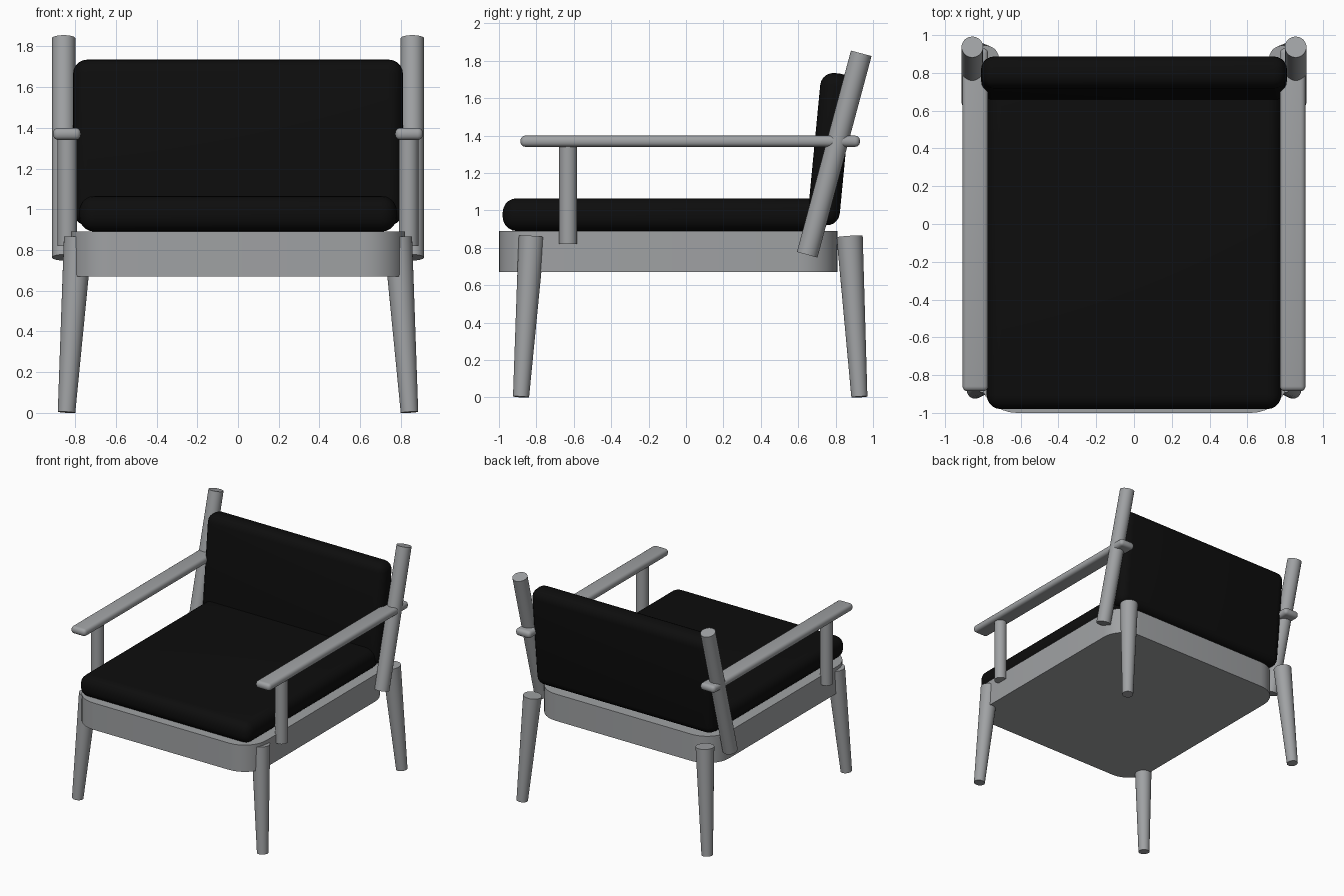
import bpy
import math
from mathutils import Vector

default = bpy.data.objects.get("Cube")
if default:
    bpy.data.objects.remove(default, do_unlink=True)


def make_material(name, colour):
    mat = bpy.data.materials.new(name)
    mat.use_nodes = True
    mat.diffuse_color = colour
    bsdf = next(n for n in mat.node_tree.nodes if n.type == 'BSDF_PRINCIPLED')
    bsdf.inputs["Base Color"].default_value = colour
    return mat


grey = make_material("grey frame", (0.35, 0.36, 0.37, 1))
black = make_material("black fabric", (0.004, 0.004, 0.004, 1))


def finish(obj, name, mat, angle=40):
    obj.name = obj.data.name = name
    obj.data.materials.append(mat)
    bpy.ops.object.shade_smooth_by_angle(angle=math.radians(angle))
    return obj


def rounded_box(name, low, high, radius, mat, segments=5, tilt=0):
    """Box between two corners with every edge rounded."""
    low, high = Vector(low), Vector(high)
    bpy.ops.mesh.primitive_cube_add(size=1, location=(low + high) / 2)
    obj = bpy.context.object
    obj.scale = high - low
    bpy.ops.object.transform_apply(location=False, rotation=False, scale=True)
    obj.rotation_euler.x = tilt
    bevel = obj.modifiers.new("rounding", 'BEVEL')
    bevel.width = radius
    bevel.segments = segments
    bpy.ops.object.modifier_apply(modifier=bevel.name)
    return finish(obj, name, mat)


def rod(name, bottom, top, bottom_radius, top_radius):
    """Straight, optionally tapered round bar between two points."""
    bottom, top = Vector(bottom), Vector(top)
    axis = top - bottom
    bpy.ops.mesh.primitive_cone_add(vertices=32, radius1=bottom_radius,
                                    radius2=top_radius, depth=axis.length,
                                    location=(bottom + top) / 2)
    obj = bpy.context.object
    obj.rotation_euler = axis.to_track_quat('Z', 'Y').to_euler()
    return finish(obj, name, grey)


def seat_base(half_width, front, back, low, high, radius):
    """Slab with a rounded rectangle outline."""
    corners = [(half_width - radius, back - radius), (radius - half_width, back - radius),
               (radius - half_width, front + radius), (half_width - radius, front + radius)]
    outline = []
    for i, (cx, cy) in enumerate(corners):
        for step in range(9):
            a = math.pi / 2 * (i + step / 8)
            outline.append((cx + radius * math.cos(a), cy + radius * math.sin(a)))
    n = len(outline)
    verts = [(x, y, z) for z in (low, high) for x, y in outline]
    faces = [list(reversed(range(n))), list(range(n, 2 * n))]
    faces += [(i, (i + 1) % n, n + (i + 1) % n, n + i) for i in range(n)]
    mesh = bpy.data.meshes.new("seat_base")
    mesh.from_pydata(verts, [], faces)
    obj = bpy.data.objects.new("seat_base", mesh)
    bpy.context.collection.objects.link(obj)
    bpy.ops.object.select_all(action='DESELECT')
    obj.select_set(True)
    bpy.context.view_layer.objects.active = obj
    return finish(obj, "seat_base", grey)


# Base and cushions
seat_base(0.82, -1.0, 0.81, 0.67, 0.89, 0.2)
rounded_box("seat_cushion", (-0.78, -0.98, 0.89), (0.78, 0.76, 1.065), 0.075, black)
rounded_box("back_cushion", (-0.81, 0.685, 0.92), (0.81, 0.855, 1.735), 0.07, black,
            tilt=math.radians(-5.5))

# Legs, posts and arms on both sides
for side, s in (("left", 1), ("right", -1)):
    rod(f"front_leg_{side}", (s * 0.842, -0.882, 0.003), (s * 0.785, -0.825, 0.86), 0.043, 0.07)
    rod(f"back_leg_{side}", (s * 0.842, 0.927, 0.003), (s * 0.785, 0.875, 0.86), 0.043, 0.07)
    rod(f"back_post_{side}", (s * 0.856, 0.648, 0.763), (s * 0.856, 0.937, 1.84), 0.057, 0.057)
    rod(f"arm_support_{side}", (s * 0.838, -0.63, 0.82), (s * 0.838, -0.63, 1.36), 0.048, 0.048)
    x_in, x_out = sorted((s * 0.772, s * 0.908))
    rounded_box(f"armrest_{side}", (x_in, -0.885, 1.34), (x_out, 0.93, 1.4), 0.026, grey, 4)
